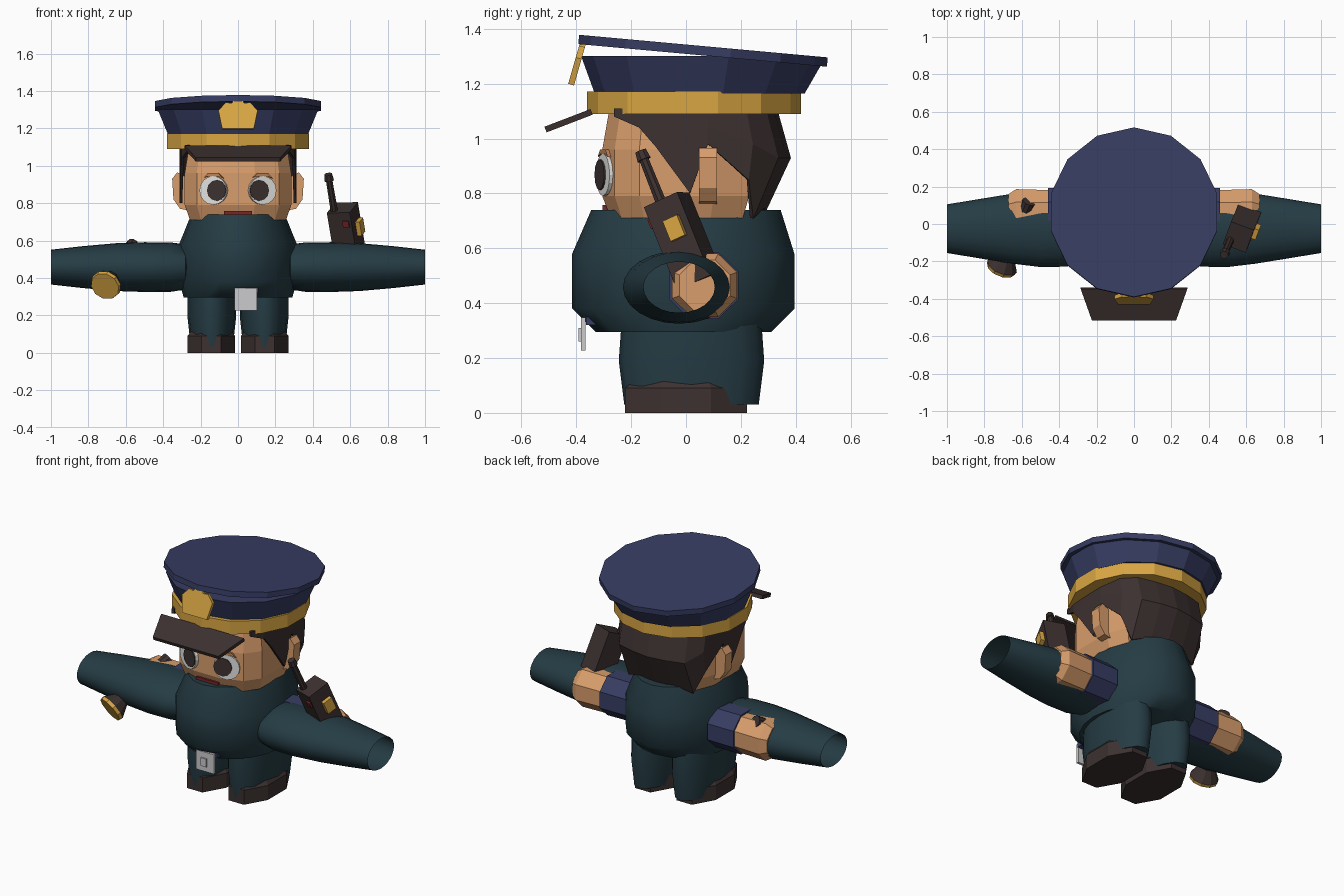
import bpy, bmesh, math
from mathutils import Vector, Matrix

cube = bpy.data.objects.get("Cube")
if cube:
    bpy.data.objects.remove(cube)


def material(name, *rgb):
    lin = [(c / 255 / 12.92) if c < 11 else ((c / 255 + 0.055) / 1.055) ** 2.4 for c in rgb]
    m = bpy.data.materials.new(name)
    m.use_nodes = True
    m.diffuse_color = (*lin, 1)
    m.node_tree.nodes["Principled BSDF"].inputs["Base Color"].default_value = (*lin, 1)
    return m


TEAL = material("dark teal cloth", 37, 60, 68)
NAVY = material("navy cloth", 55, 61, 99)
SKIN = material("skin", 216, 157, 108)
BROW = material("brow tan", 190, 130, 85)
GOLD = material("gold", 217, 166, 67)
DARK = material("dark brown", 60, 49, 48)
WHITE = material("eye white", 226, 226, 224)
STEEL = material("silver", 203, 203, 206)
RED = material("red", 120, 38, 38)


def finish(bm, name, mat, smooth=False):
    bmesh.ops.recalc_face_normals(bm, faces=bm.faces)
    mesh = bpy.data.meshes.new(name)
    bm.to_mesh(mesh)
    bm.free()
    ob = bpy.data.objects.new(name, mesh)
    bpy.context.collection.objects.link(ob)
    mesh.materials.append(mat)
    if smooth:
        bpy.ops.object.select_all(action='DESELECT')
        ob.select_set(True)
        bpy.context.view_layer.objects.active = ob
        bpy.ops.object.shade_smooth_by_angle(angle=math.radians(50))
    return ob


def loft(name, rings, mat, smooth=False, start=True, end=True, closed=True):
    """Skin a list of equal-length point rings."""
    bm = bmesh.new()
    vs = [[bm.verts.new(p) for p in ring] for ring in rings]
    n = len(vs[0])
    for a, b in zip(vs, vs[1:]):
        for i in range(n if closed else n - 1):
            j = (i + 1) % n
            bm.faces.new((a[i], a[j], b[j], b[i]))
    if start:
        bm.faces.new(vs[0])
    if end:
        bm.faces.new(vs[-1])
    return finish(bm, name, mat, smooth)


def ellipse(n, rx, ry, phase=0.0):
    return [(rx * math.cos(phase + math.tau * i / n), ry * math.sin(phase + math.tau * i / n))
            for i in range(n)]


def column(name, sections, mat, n=16, phase=0.0, cx=0, **kw):
    """Sections of (z, centre y, rx, ry) stacked upward."""
    return loft(name, [[(cx + x, cy + y, z) for x, y in ellipse(n, rx, ry, phase)]
                       for z, cy, rx, ry in sections], mat, **kw)


def arm_tube(name, s, cy, cz, sections, mat, n=16, phase=0.0, **kw):
    """Sections of (x, ry, rz) running outward along x."""
    return loft(name, [[(s * x, cy + y, cz + z) for y, z in ellipse(n, ry, rz, phase)]
                       for x, ry, rz in sections], mat, **kw)


def prism(name, outline, depth, matrix, mat):
    """Outline in local xy, extruded along local z about its middle."""
    return loft(name, [[matrix @ Vector((x, y, z)) for x, y in outline]
                       for z in (-depth / 2, depth / 2)], mat)


def box(name, size, matrix, mat):
    w, h = size[0] / 2, size[1] / 2
    return prism(name, [(-w, -h), (w, -h), (w, h), (-w, h)], size[2], matrix, mat)


def rod(name, a, b, r1, r2, mat, n=10):
    a, b = Vector(a), Vector(b)
    q = (b - a).to_track_quat('Z', 'Y')
    return loft(name, [[p + q @ Vector((x, y, 0)) for x, y in ellipse(n, r, r)]
                       for p, r in ((a, r1), (b, r2))], mat)


def upright(x, y, z, yaw=0, pitch=0):
    """Frame whose local xy is a front-facing plane (local z points forward)."""
    return (Matrix.Translation((x, y, z)) @ Matrix.Rotation(math.radians(yaw), 4, 'Z')
            @ Matrix.Rotation(math.radians(90 + pitch), 4, 'X'))


def mirrored(half):
    return half + [(-x, *rest) for x, *rest in reversed(half) if x > 0]


# Torso
column("torso", [(0.295, -0.01, 0.29, 0.32), (0.38, -0.01, 0.315, 0.405),
                 (0.58, -0.01, 0.315, 0.405), (0.74, 0, 0.25, 0.345)], TEAL, n=20, smooth=True)

# Legs, shoes, sleeves, cuffs and hands
for s, side in ((1, "left"), (-1, "right")):
    column(side + "_trouser_leg", [(0.03, 0.02, 0.112, 0.245), (0.19, 0.02, 0.13, 0.265),
                                   (0.33, 0.02, 0.13, 0.255)], TEAL, cx=s * 0.14, smooth=True)
    column(side + "_shoe", [(0, 0, 0.137, 0.24), (0.09, 0, 0.137, 0.24), (0.125, 0, 0.11, 0.2)],
           DARK, n=8, phase=math.pi / 8, cx=s * 0.143)
    arm_tube(side + "_sleeve", s, -0.025, 0.458,
             [(0.26, 0.13, 0.09), (0.28, 0.18, 0.12), (0.36, 0.203, 0.132), (0.5, 0.205, 0.133),
              (0.65, 0.187, 0.128), (0.83, 0.158, 0.112), (1.0, 0.13, 0.093)],
             TEAL, n=24, smooth=True, end=False)
    arm_tube(side + "_cuff", s, 0.065, 0.465, [(0.28, 0.135, 0.13), (0.46, 0.137, 0.132)],
             NAVY, n=8, phase=math.pi / 8)
    arm_tube(side + "_hand", s, 0.068, 0.465,
             [(0.44, 0.122, 0.122), (0.63, 0.128, 0.125), (0.67, 0.1, 0.1)],
             SKIN, n=8, phase=math.pi / 8)

# Head
head_half = [(0.09, -0.305), (0.22, -0.26), (0.285, -0.17), (0.285, 0.1), (0.235, 0.23)]
head = mirrored(head_half)
loft("head", [[(x * k, y * k, z) for x, y in head]
              for z, k in ((0.71, 0.9), (0.79, 1), (0.96, 1), (1.1, 0.92))], SKIN)

# Hair shell with a jagged lower edge: x, y, lower edge height
hair = mirrored([(0, 0.375, 0.73), (0.11, 0.36, 0.75), (0.22, 0.33, 0.71), (0.285, 0.25, 0.85),
                 (0.305, 0.08, 0.98), (0.305, 0.015, 0.80), (0.3, -0.11, 0.97),
                 (0.295, -0.17, 1.04), (0.265, -0.26, 1.08)])
split = len(hair) // 2 + 1
hair = hair[split:] + hair[:split]


def hair_point(x, y, z):
    k = 1 - 0.75 * (z - 0.93) if z > 0.93 else 1 - 1.25 * (0.93 - z)
    return (x, y * k if y > 0.1 else y, z)


shell = loft("hair", [[hair_point(x, y, 1.11) for x, y, z in hair],
                      [hair_point(x, y, max(0.93, (z + 1.11) / 2)) for x, y, z in hair],
                      [hair_point(x, y, z) for x, y, z in hair]],
             DARK, start=False, end=False, closed=False)
thick = shell.modifiers.new("thickness", 'SOLIDIFY')
thick.thickness = 0.015
thick.offset = 0

# Ears, eyes and brows
for s, side in ((1, "left"), (-1, "right")):
    ear = [(0.26, 0.76), (0.31, 0.77), (0.345, 0.82), (0.352, 0.93), (0.325, 0.965), (0.26, 0.93)]
    prism(side + "_ear", [(s * x, z) for x, z in ear], 0.065, upright(0, 0.08, 0), SKIN)
    face = upright(s * 0.13, -0.294, 0.868, yaw=s * 19)
    prism(side + "_eye", ellipse(16, 0.077, 0.077), 0.02, face, WHITE)
    prism(side + "_pupil", ellipse(12, 0.054, 0.056), 0.008,
          face @ Matrix.Translation((-s * 0.021, 0, 0.012)), DARK)
    brow = [(-0.055, 0.068), (-0.03, 0.075), (0.03, 0.075), (0.055, 0.065), (0.03, 0.092), (-0.03, 0.092)]
    prism(side + "_brow", brow, 0.02, face, BROW)

box("mouth", (0.15, 0.022, 0.03), upright(0, -0.29, 0.746), RED)

# Cap: band, flared crown, tilted lid, visor and badge
quarter = math.pi / 2
column("cap_band", [(1.09, 0.03, 0.39, 0.39), (1.172, 0.03, 0.39, 0.39)], GOLD, n=14, phase=quarter)
crown = [[(x, 0.05 + y, 1.165) for x, y in ellipse(14, 0.383, 0.383, quarter)],
         [(x, 0.058 + y, min(1.3, 1.322 - 0.1 * y)) for x, y in ellipse(14, 0.44, 0.44, quarter)]]
loft("cap_crown", crown, NAVY)
prism("cap_lid", ellipse(14, 0.455, 0.455, quarter), 0.034,
      Matrix.Translation((0, 0.062, 1.32)) @ Matrix.Rotation(math.radians(-5.2), 4, 'X'), NAVY)
visor = [(-0.285, 0.09), (-0.225, -0.09), (0.225, -0.09), (0.285, 0.09)]
prism("cap_visor", visor, 0.022,
      Matrix.Translation((0, -0.428, 1.065)) @ Matrix.Rotation(math.radians(21), 4, 'X'), DARK)
badge = mirrored([(0.085, -0.09), (0.105, 0.01), (0.065, 0.055), (0.035, 0.05), (0, 0.095)])
prism("cap_badge", badge, 0.022, upright(0, -0.394, 1.283, pitch=-16), GOLD)

# Belt buckle
box("buckle", (0.122, 0.12, 0.016), upright(0.041, -0.375, 0.287), STEEL)
box("buckle_stud", (0.04, 0.05, 0.012), upright(0.035, -0.385, 0.285), STEEL)
box("belt_tab", (0.12, 0.03, 0.04), upright(0.05, -0.345, 0.335), NAVY)

# Hand radio, leaning forward in the left hand
up = Vector((-0.05, -0.12, 0.3)).normalized()
out = Vector((math.cos(0.35), -math.sin(0.35), 0))
out = (out - up * out.dot(up)).normalized()
back = up.cross(out)
radio = Matrix((out, back, up)).transposed().to_4x4()
radio.translation = Vector((0.583, -0.01, 0.625))


def on_radio(x, y, z):
    return radio @ Matrix.Translation((x, y, z))


box("radio_body", (0.13, 0.14, 0.33), radio, DARK)
box("radio_speaker", (0.04, 0.06, 0.08), on_radio(0.07, 0.015, 0.045), GOLD)
box("radio_button", (0.035, 0.03, 0.035), on_radio(0.035, -0.065, 0.1), RED)
rod("radio_antenna", radio @ Vector((-0.035, -0.035, 0.15)), radio @ Vector((-0.035, -0.035, 0.36)),
    0.021, 0.018, DARK, 8)
rod("radio_antenna_tip", radio @ Vector((-0.035, -0.035, 0.34)),
    radio @ Vector((-0.035, -0.035, 0.375)), 0.027, 0.022, DARK, 8)

# Torch in the right hand
tail, tip = Vector((-0.562, 0.12, 0.578)), Vector((-0.705, -0.225, 0.365))
aim = (tip - tail).normalized()
rod("torch_handle", tail, tip, 0.036, 0.036, DARK)
rod("torch_head", tip - aim * 0.07, tip, 0.045, 0.085, DARK)
rod("torch_lens", tip, tip + aim * 0.02, 0.085, 0.08, GOLD)
